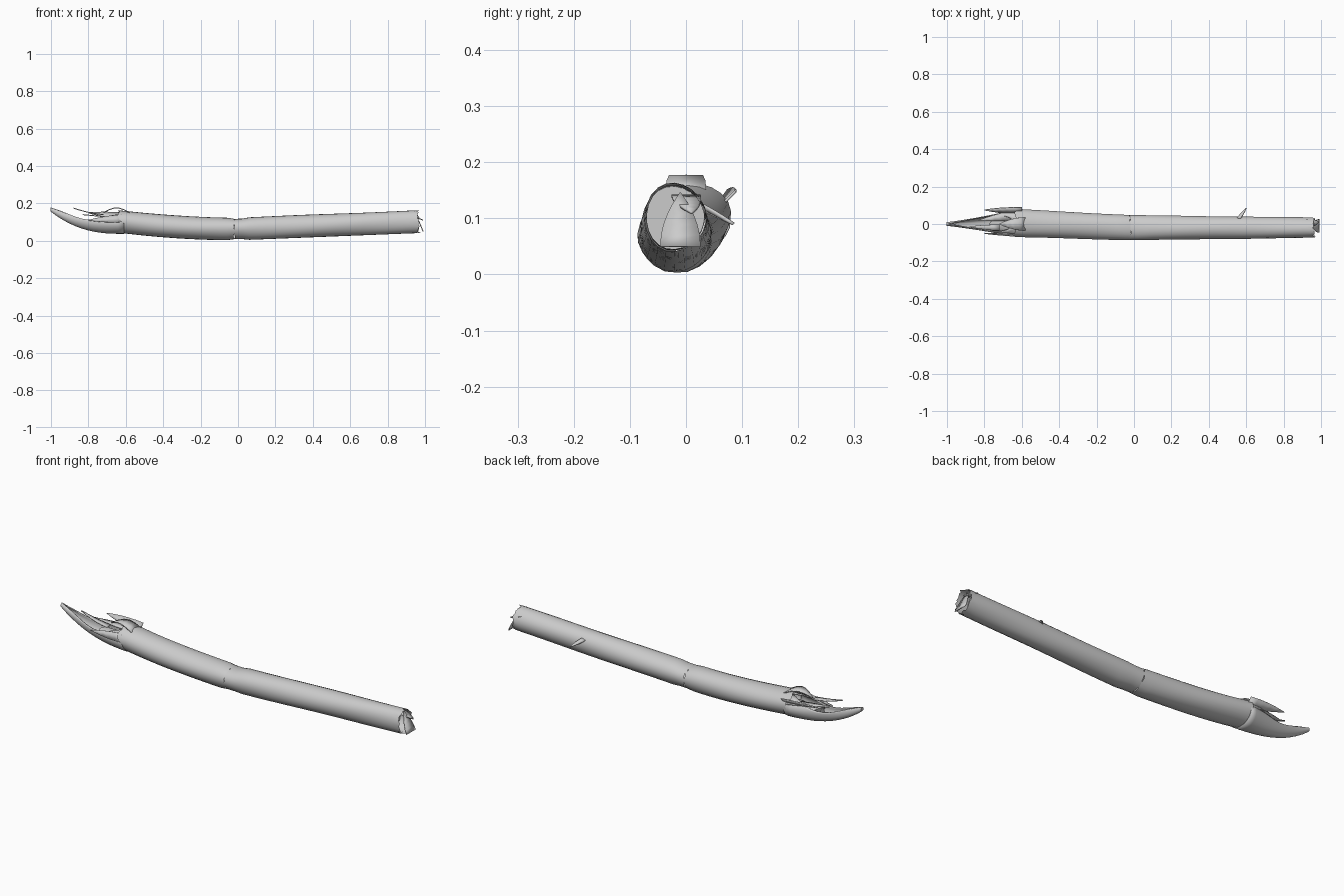
import bpy, bmesh, math, random
from mathutils import Vector

random.seed(4)
cube = bpy.data.objects.get("Cube")
if cube:
    bpy.data.objects.remove(cube)

wood = bpy.data.materials.new("pale_grey_wood")
wood.use_nodes = True
grey = (0.6, 0.6, 0.6, 1)
wood.diffuse_color = grey
wood.node_tree.nodes["Principled BSDF"].inputs["Base Color"].default_value = grey


def finish(name, bm, thickness=0.0):
    bmesh.ops.recalc_face_normals(bm, faces=bm.faces)
    mesh = bpy.data.meshes.new(name)
    bm.to_mesh(mesh)
    bm.free()
    obj = bpy.data.objects.new(name, mesh)
    bpy.context.collection.objects.link(obj)
    mesh.materials.append(wood)
    bpy.ops.object.select_all(action="DESELECT")
    obj.select_set(True)
    bpy.context.view_layer.objects.active = obj
    bpy.ops.object.shade_smooth_by_angle(angle=math.radians(40))
    if thickness:
        wall = obj.modifiers.new("wall", "SOLIDIFY")
        wall.thickness = thickness
        wall.offset = 0


def stem_section(x):
    """Centre and half sizes of the stem, which sags towards the middle crack."""
    center_y = -0.02 - (0.04 * x if x < 0 else 0)
    center_z = 0.064 + (0.1 * x * x if x < 0 else 0.04 * x)
    crack = 1 - 0.15 * math.exp(-(x / 0.03) ** 2)
    return center_y, center_z, 0.067 - 0.013 * x, 0.061 * crack, 0


def bore_section(x):
    """Hollow inside the whole end, just within the bark."""
    center_y, center_z, half_y, half_z, gap = stem_section(x)
    inset = 0.94
    return center_y, center_z, half_y * inset, half_z * inset, gap


def trough_section(x):
    """Torn end: open at the top, narrowing and curling up to the tip."""
    t = max(0, min(1, (x + 0.62) / -0.38))
    low = 0.04 + 0.118 * t ** 2.5
    high = 0.142 + 0.034 * t ** 4
    half_y = 0.064 * (1 - t) ** 1.2 + 0.008
    return 0.005 * (1 - t), (low + high) / 2, half_y, (high - low) / 2, 150 * math.sin(math.pi * t)


def core_section(x):
    """Broken wood lying in the bottom of the trough."""
    center_y, center_z, half_y, half_z, gap = trough_section(x)
    return center_y, center_z - half_z / 4, half_y * 0.85, half_z * 0.6, 0


def loft(name, section, start, end, steps, ragged=(0, 0), thickness=0.0, capped=False):
    """Skin rings of the given section from start to end, with torn rims."""
    bm = bmesh.new()
    rows, sides = [], 22
    for i in range(steps + 1):
        x = start + (end - start) * i / steps
        tear = ragged[0] if i == 0 else ragged[1] if i == steps else 0
        center_y, center_z, half_y, half_z, gap = section(x)
        row = []
        for k in range(sides + 1):
            angle = math.radians(90 + gap / 2 + (360 - gap) * k / sides)
            bump = 1 + 0.03 * math.sin(3 * angle + 5 * x) * math.cos(4 * x)
            row.append(bm.verts.new((
                x + random.uniform(-tear, tear),
                center_y + half_y * bump * math.cos(angle),
                max(center_z - half_z, center_z + half_z * bump * math.sin(angle)))))
        if gap < 1:
            row[sides].co = row[0].co
        rows.append(row)
    for a, b in zip(rows, rows[1:]):
        for k in range(sides):
            bm.faces.new((a[k], a[k + 1], b[k + 1], b[k]))
    if capped:
        bm.faces.new(rows[steps][:sides])
    bmesh.ops.remove_doubles(bm, verts=bm.verts, dist=0.0005)
    finish(name, bm, thickness)


def sliver(name, start, end, width, lift=0.0, lean=(0, 1, 0)):
    """Thin flat shard that bows upward and tapers to its far end."""
    bm = bmesh.new()
    side, rows, steps = Vector(lean).normalized(), [], 5
    for i in range(steps + 1):
        t = i / steps
        point = Vector(start).lerp(Vector(end), t)
        point.z += lift * math.sin(math.pi * t)
        half = width * (1 - t * t) / 2 + 0.001
        rows.append([bm.verts.new(point - side * half), bm.verts.new(point + side * half)])
    for a, b in zip(rows, rows[1:]):
        bm.faces.new((a[0], a[1], b[1], b[0]))
    finish(name, bm, 0.005)


# Two main lengths of the stem, meeting at a crack
loft("rear_length", stem_section, -0.63, -0.02, 16, ragged=(0.016, 0.004))
loft("front_length", stem_section, -0.02, 0.96, 24, ragged=(0.004, 0.016))

# Hollow bore at the whole end, closed a little way in
loft("end_bore", bore_section, 0.96, 0.9, 2, ragged=(0.01, 0), capped=True)

# Torn trough with its upturned tip, and the wood inside it
loft("torn_trough", trough_section, -0.61, -1, 12, thickness=0.005, capped=True)
loft("broken_core", core_section, -0.6, -0.76, 4, ragged=(0, 0.02), capped=True)

# Bark flaps and slivers around the tear
sliver("top_flap", (-0.58, 0, 0.15), (-0.72, 0, 0.15), 0.07, lift=0.026)
sliver("side_flap", (-0.6, 0.07, 0.13), (-0.8, 0.075, 0.15), 0.05, lean=(0, 0.5, 0.5))
sliver("back_sliver", (-0.62, 0.05, 0.12), (-0.83, 0.02, 0.14), 0.05)
sliver("curled_sliver", (-0.72, -0.02, 0.14), (-0.88, -0.015, 0.175), 0.03, lift=-0.005)
sliver("front_sliver", (-0.62, -0.06, 0.12), (-0.8, -0.05, 0.11), 0.04, lean=(0, 0.3, 1))

# Small twig stub and broken plates at the whole end
sliver("twig_stub", (0.56, 0.03, 0.12), (0.6, 0.085, 0.09), 0.02, lean=(1, 0, 0.4))
sliver("end_plate", (0.99, -0.01, 0.05), (0.95, -0.01, 0.145), 0.07)
sliver("end_chip", (0.92, 0, 0.14), (0.99, 0.01, 0.11), 0.05)
